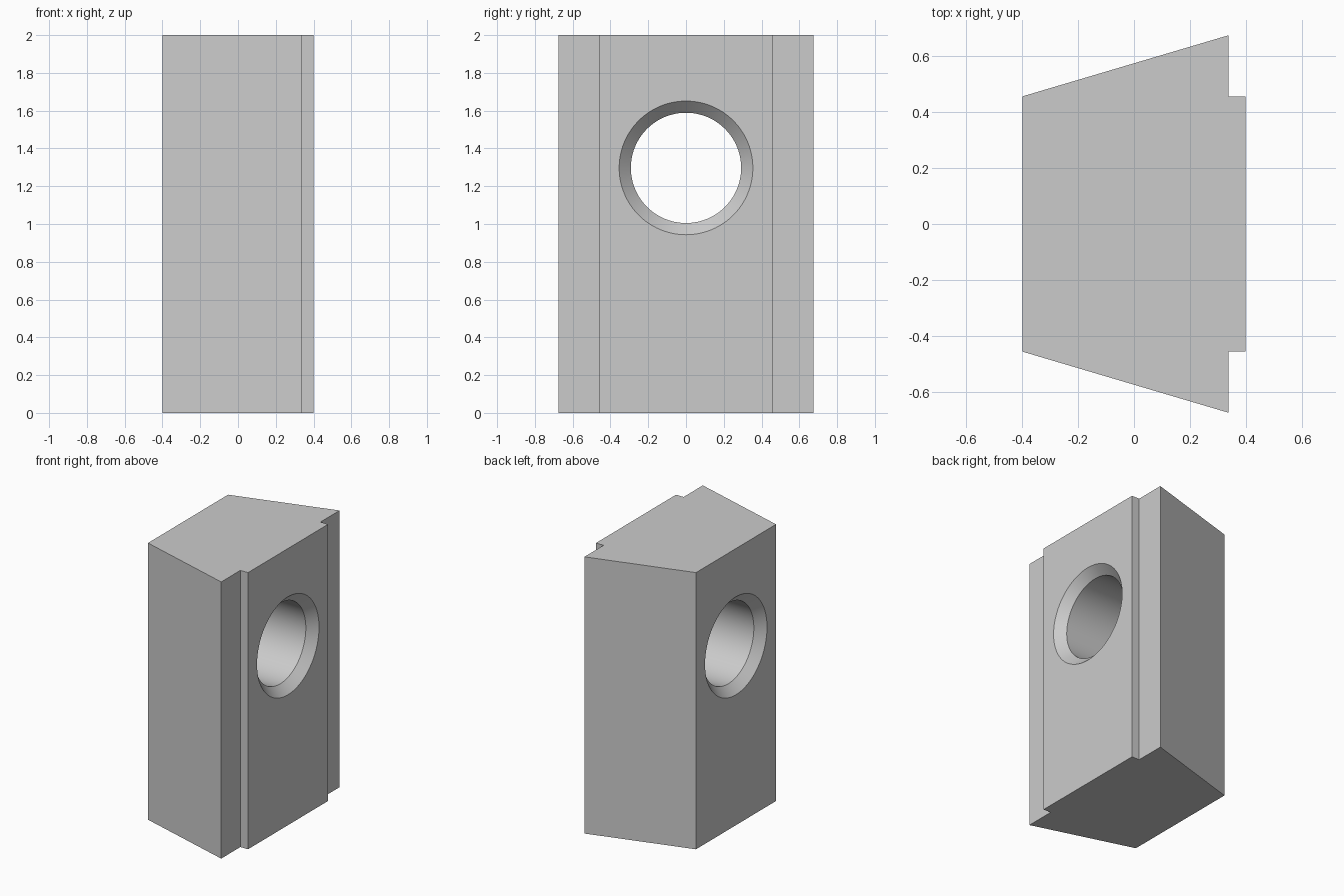
import bpy
import bmesh
import math

old = bpy.data.objects.get("Cube")
if old:
    bpy.data.objects.remove(old, do_unlink=True)

HEIGHT = 2.0
HALF = 0.4            # half thickness along x
HOLE_Z, HOLE_R, RIM_R = 1.297, 0.292, 0.354

grey = bpy.data.materials.new("light grey")
grey.use_nodes = True
colour = (0.6, 0.6, 0.6, 1.0)
grey.diffuse_color = colour
grey.node_tree.nodes["Principled BSDF"].inputs["Base Color"].default_value = colour


def make_object(name, bm):
    bmesh.ops.recalc_face_normals(bm, faces=bm.faces[:])
    mesh = bpy.data.meshes.new(name)
    bm.to_mesh(mesh)
    bm.free()
    mesh.materials.append(grey)
    obj = bpy.data.objects.new(name, mesh)
    bpy.context.collection.objects.link(obj)
    return obj


# Block: wedge-shaped plan with a raised centre strip, extruded upward
side = [(-HALF, 0.457), (0.339, 0.676), (0.339, 0.457), (HALF, 0.457)]
outline = side + [(x, -y) for x, y in reversed(side)]
bm = bmesh.new()
base = bm.faces.new([bm.verts.new((x, y, 0)) for x, y in outline])
grown = bmesh.ops.extrude_face_region(bm, geom=[base])["geom"]
bmesh.ops.translate(bm, vec=(0, 0, HEIGHT),
                    verts=[v for v in grown if isinstance(v, bmesh.types.BMVert)])
block = make_object("wedge_block", bm)

# Hole cutter: a bore with 45 degree countersinks, revolved around x
depth = RIM_R - HOLE_R
over = 0.05
half_profile = [(HALF + over, RIM_R + over), (HALF - depth, HOLE_R)]
profile = half_profile + [(-x, r) for x, r in reversed(half_profile)]
segments = 96
bm = bmesh.new()
rings = []
for x, r in profile:
    angles = [math.tau * i / segments for i in range(segments)]
    rings.append([bm.verts.new((x, r * math.cos(a), HOLE_Z + r * math.sin(a)))
                  for a in angles])
for ring_a, ring_b in zip(rings, rings[1:]):
    for i in range(segments):
        j = (i + 1) % segments
        bm.faces.new((ring_a[i], ring_a[j], ring_b[j], ring_b[i]))
bm.faces.new(rings[0])
bm.faces.new(rings[-1])
cutter = make_object("hole_cutter", bm)
cutter.hide_render = True

# Cut the hole, then drop the cutter
cut = block.modifiers.new("hole", 'BOOLEAN')
cut.operation = 'DIFFERENCE'
cut.solver = 'EXACT'
cut.object = cutter
bpy.ops.object.select_all(action='DESELECT')
block.select_set(True)
bpy.context.view_layer.objects.active = block
bpy.ops.object.modifier_apply(modifier=cut.name)
bpy.data.objects.remove(cutter, do_unlink=True)

# Smooth bore, crisp edges
bpy.ops.object.shade_smooth_by_angle(angle=math.radians(30))
